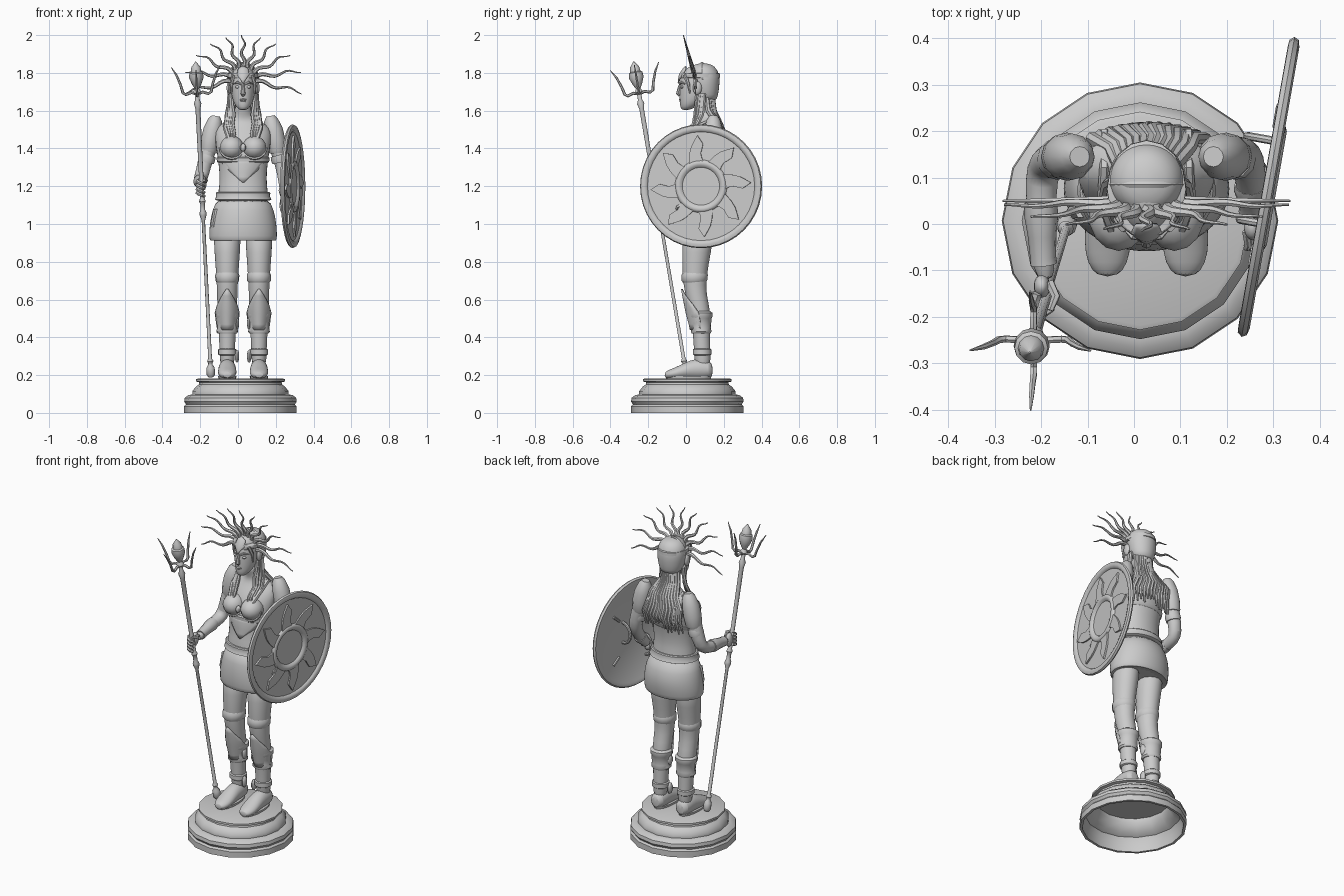
import bpy, bmesh, random
from math import sin, cos, pi, radians
from mathutils import Vector, Matrix

random.seed(4)
CX = 0.027                      # centre line of the figure
I = Matrix.Identity(4)


def finish(name, bm, mat=I, sub=0, thick=0):
    bmesh.ops.recalc_face_normals(bm, faces=bm.faces)
    me = bpy.data.meshes.new(name)
    bm.to_mesh(me)
    bm.free()
    me.transform(mat)
    ob = bpy.data.objects.new(name, me)
    bpy.context.collection.objects.link(ob)
    if thick:
        m = ob.modifiers.new("thickness", 'SOLIDIFY')
        m.thickness, m.offset = thick, 0
    if sub:
        ob.modifiers.new("smooth", 'SUBSURF').levels = sub
        ob.modifiers["smooth"].render_levels = sub
    return ob


def skin(bm, rings):
    """Bridge rings of points and close both ends."""
    vs = [[bm.verts.new(p) for p in r] for r in rings]
    n = len(vs[0])
    for a, b in zip(vs, vs[1:]):
        for k in range(n):
            bm.faces.new((a[k], a[(k + 1) % n], b[(k + 1) % n], b[k]))
    bm.faces.new(vs[0])
    bm.faces.new(vs[-1])


def loft(name, rings, n=16, mat=I, sub=0):
    """rings: (centre x, centre y, z, radius x, radius y)"""
    bm = bmesh.new()
    skin(bm, [[(x + rx * cos(2 * pi * k / n), y + ry * sin(2 * pi * k / n), z)
               for k in range(n)] for x, y, z, rx, ry in rings])
    return finish(name, bm, mat, sub)


def lathe(name, prof, n=16, mat=I):
    return loft(name, [(0, 0, z, r, r) for r, z in prof], n, mat)


def sweep(name, pts, radii, n=8, mat=I, sub=0):
    """Round tube of varying radius along points."""
    p = [Vector(q) for q in pts]
    q, old, rings = None, None, []
    for i, c in enumerate(p):
        t = (p[min(i + 1, len(p) - 1)] - p[max(i - 1, 0)]).normalized()
        q = Vector((0, 0, 1)).rotation_difference(t) if q is None else old.rotation_difference(t) @ q
        old = t
        r = radii[i] if isinstance(radii, (list, tuple)) else radii
        rings.append([c + q @ Vector((r * cos(2 * pi * k / n), r * sin(2 * pi * k / n), 0)) for k in range(n)])
    bm = bmesh.new()
    skin(bm, rings)
    return finish(name, bm, mat, sub)


def ball(name, loc, scale, n=14):
    bm = bmesh.new()
    bmesh.ops.create_uvsphere(bm, u_segments=n, v_segments=n // 2 + 1, radius=1)
    return finish(name, bm, Matrix.LocRotScale(Vector(loc), None, Vector(scale)))


def shell(name, rows, x, thick=0.008, cols=9):
    """Curved front plate; rows: (z, half width, front y, side setback)"""
    bm = bmesh.new()
    g = [[bm.verts.new((x + w * u, y + d * u * u, z)) for u in [2 * k / (cols - 1) - 1 for k in range(cols)]]
         for z, w, y, d in rows]
    for a, b in zip(g, g[1:]):
        for k in range(cols - 1):
            bm.faces.new((a[k], a[k + 1], b[k + 1], b[k]))
    return finish(name, bm, thick=thick)


def body(name, rows, x=CX, **kw):
    return loft(name, [(x, y, z, rx, ry) for z, y, rx, ry in rows], **kw)


# Hollow stepped pedestal
lathe("pedestal", [(.001, .168), (.205, .168), (.208, .145), (.24, .1), (.268, .085), (.28, .05), (.283, 0), (.298, 0),
                   (.298, .035), (.288, .045), (.298, .06), (.295, .08), (.275, .095), (.255, .097), (.255, .115),
                   (.235, .14), (.22, .15), (.218, .162), (.235, .166), (.235, .178), (.225, .182), (.001, .182)],
      16, Matrix.Translation((.013, .007, 0)))

# Legs, boots and greaves
UP = Matrix.Rotation(pi / 2, 4, 'X')
for s, side in ((-1, "right"), (1, "left")):
    x = CX + s * .084
    body(side + "_leg", [(.98, .07, .08, .09), (.85, .055, .068, .077), (.72, .045, .059, .065), (.63, .05, .054, .057),
                         (.54, .075, .054, .057), (.45, .08, .048, .048), (.35, .085, .041, .043), (.22, .09, .041, .046)],
         x, sub=1)
    body(side + "_legging_cuff", [(.69, .044, .055, .06), (.7, .044, .063, .068), (.73, .046, .064, .07), (.745, .046, .057, .063)], x)
    body(side + "_boot_collar", [(.42, .08, .05, .05), (.43, .08, .058, .055), (.45, .08, .054, .052), (.5, .077, .057, .058),
                                 (.51, .077, .064, .064), (.53, .076, .064, .064), (.54, .076, .05, .05)], x)
    body(side + "_ankle_band", [(.305, .085, .041, .043), (.31, .085, .049, .049), (.335, .085, .049, .049), (.34, .085, .041, .043)], x)
    shell(side + "_greave", [(.655, .003, -.022, .002), (.62, .026, -.016, .015), (.57, .052, -.006, .045),
                             (.53, .063, .002, .065), (.47, .055, .018, .06), (.44, .05, .024, .055)], x)
    loft(side + "_shoe", [(x, zc, -y, rx, rz) for y, zc, rx, rz in
                          [(.142, .225, .025, .03), (.124, .23, .044, .047), (.07, .234, .047, .055), (.02, .23, .047, .05),
                           (-.04, .214, .052, .034), (-.085, .205, .045, .026), (-.114, .2, .022, .016)]], 16, UP, 1)
    body(side + "_sole", [(.18, .013, .046, .118), (.195, .013, .049, .122)], x)
    for z in (.3, .475):
        ball(side + "_boot_buckle", (x - s * .052, .07, z), (.012, .022, .035), 8)

# Torso and neck
body("torso", [(1.08, .075, .15, .115), (1.17, .07, .132, .098), (1.24, .075, .126, .086), (1.32, .08, .132, .092),
               (1.40, .09, .146, .102), (1.46, .107, .153, .097), (1.51, .125, .148, .078), (1.54, .128, .1, .062),
               (1.565, .117, .055, .05), (1.6, .1, .043, .044), (1.64, .085, .042, .044)], sub=1)
body("skirt", [(.925, .075, .16, .11), (.905, .075, .176, .128), (.93, .075, .182, .134), (1.0, .08, .179, .142),
               (1.07, .08, .165, .132), (1.15, .072, .138, .104)], n=24, sub=1)
body("belt", [(1.125, .072, .14, .108), (1.13, .072, .15, .118), (1.145, .072, .143, .11), (1.165, .071, .144, .11),
              (1.17, .071, .139, .105)], n=24)
loft("hip_pouch", [(-.12, .03, .98, .02, .018), (-.12, .03, 1.0, .025, .022), (-.112, .03, 1.08, .018, .018)], 6)

# Chest armour
for s in (-1, 1):
    ball("chest_cup", (CX + s * .06, .015, 1.405), (.064, .073, .062))
    sweep("cup_trim", [(CX + s * (.06 + .062 * cos(a)), -.018 + .025 * cos(a) ** 2, 1.405 + .058 * sin(a))
                       for a in [pi + pi * k / 10 for k in range(11)]], .008, 6)
    sweep("chest_strap", [(CX + s * .075, -.01, 1.45), (CX + s * .095, .045, 1.51), (CX + s * .09, .12, 1.545),
                          (CX + s * .09, .195, 1.48), (CX + s * .08, .19, 1.38)], .012, 6)
ball("chest_jewel", (CX, -.035, 1.405), (.016, .015, .022), 8)
shell("belly_plate", [(1.35, .115, -.008, .055), (1.32, .11, -.016, .055), (1.28, .07, -.016, .025),
                      (1.25, .035, -.018, .008), (1.22, .003, -.018, 0)], CX, .01)
body("rib_band", [(1.325, .08, .132, .092), (1.33, .08, .138, .098), (1.35, .082, .141, .101), (1.355, .082, .134, .094)], n=24)

# Arms with shoulder guards and bracers
for side, pts in (("right", [(-.11, .14, 1.51), (-.137, .145, 1.46), (-.167, .14, 1.36), (-.19, .135, 1.265), (-.2, .1, 1.235),
                             (-.2, .02, 1.225), (-.196, -.07, 1.21), (-.19, -.125, 1.2)]),
                  ("left", [(.165, .14, 1.51), (.191, .145, 1.46), (.222, .15, 1.36), (.241, .15, 1.28), (.249, .12, 1.23),
                            (.252, .075, 1.175), (.254, .035, 1.135), (.255, .015, 1.112)])):
    s = -1 if side == "right" else 1
    sweep(side + "_arm", pts, [.04, .046, .041, .038, .037, .032, .025, .02], 12, sub=1)
    a, b, c = (Vector(pts[k]) for k in (5, 6, 7))
    sweep(side + "_bracer", [a + (a - b) * .3, a, a.lerp(b, .5), b, b.lerp(c, .3)], [.035, .037, .031, .028, .029], 12)
    x = CX + s * .148
    sweep(side + "_shoulder_guard", [(x - s * .004, .145, 1.572), (x, .145, 1.55), (x + s * .012, .145, 1.5),
                                     (x + s * .024, .145, 1.44), (x + s * .033, .145, 1.39), (x + s * .034, .145, 1.375)],
          [.022, .037, .05, .052, .047, .041], 12)
    sweep(side + "_arm_band", [(x + s * .038, .14, 1.365), (x + s * .044, .14, 1.345), (x + s * .048, .14, 1.325)], [.042, .045, .041], 12)

# Staff with four prongs and a bud tip
foot, top = Vector((-.143, .004, .19)), Vector((-.2245, -.277, 1.86))
L = (top - foot).length
SM = Matrix.Translation(foot) @ Vector((0, 0, 1)).rotation_difference(top - foot).to_matrix().to_4x4()
lathe("staff", [(.014, 0), (.022, .012), (.022, .05), (.012, .065), (.011, .075), (.017, .085), (.01, .1), (.009, .84), (.018, .87),
                (.018, .885), (.012, .9), (.012, .93), (.018, .945), (.012, .96), (.012, 1.2), (.013, 1.44),
                (.02, 1.47), (.012, 1.49), (.012, 1.58)], 10, SM)
lathe("staff_bud", [(.008, L - .18), (.022, L - .165), (.012, L - .145), (.026, L - .12), (.039, L - .085), (.036, L - .06),
                    (.028, L - .055), (.024, L - .03), (.002, L)], 12, SM)
for k in range(4):
    sweep("staff_prong", [(.0, 0, L - .175), (.03, 0, L - .165), (.06, 0, L - .175), (.075, 0, L - .165), (.086, 0, L - .12),
                          (.104, 0, L - .07), (.13, 0, L - .025)], [.008, .008, .008, .008, .007, .006, .002], 6,
          SM @ Matrix.Rotation(k * pi / 2, 4, 'Z'))

# Hands
grip = foot.lerp(top, .605)
ball("right_palm", (grip.x - .006, grip.y + .032, grip.z), (.018, .026, .042))
ball("left_palm", (.256, -.005, 1.095), (.02, .03, .028))
for k in range(4):
    z = grip.z + .03 - .02 * k
    sweep("right_finger", [(grip.x + .022 * cos(a), grip.y + .024 * sin(a), z - .006 * i) for i, a in
                           enumerate([2.4, 3.2, 4.0, 4.8, 5.6])], [.011, .011, .01, .01, .007], 6)
    sweep("left_finger", [(.268 - .008 * k, -.015, 1.105 - .01 * k), (.272 - .008 * k, -.045, 1.09 - .01 * k),
                          (.26 - .006 * k, -.052, 1.073 - .01 * k)], [.011, .01, .007], 6)
sweep("right_thumb", [(grip.x + .01, grip.y + .04, z + .05), (grip.x + .024, grip.y + .01, z + .06),
                      (grip.x + .012, grip.y - .02, z + .062)], [.011, .01, .007], 6)

# Round shield: local x is nearly +y, local y is up, local z faces outwards
u, v = Vector((.174, .985, 0)), Vector((0, 0, 1))
SH = Matrix.Translation((.289, .08, 1.2)) @ Matrix((u, v, u.cross(v))).transposed().to_4x4()
lathe("shield", [(.001, -.004), (.296, -.006), (.304, -.011), (.32, -.01), (.328, 0), (.323, .01), (.308, .014), (.294, .01),
                 (.288, .002), (.14, .005), (.134, .015), (.124, .019), (.11, .016), (.1, .005), (.001, .005)], 40, SH)
bm = bmesh.new()
flame = [(.125, -19), (.15, -12), (.175, -10), (.2, -12), (.225, -13), (.27, -6), (.24, -1), (.215, 4), (.185, 9), (.16, 13), (.125, 20)]
for k in range(8):
    f = bm.faces.new([bm.verts.new((r * cos(radians(a + 45 * k + 10)), r * sin(radians(a + 45 * k + 10)), 0)) for r, a in flame])
    ext = bmesh.ops.extrude_face_region(bm, geom=[f])
    bmesh.ops.translate(bm, vec=(0, 0, .013), verts=[e for e in ext["geom"] if isinstance(e, bmesh.types.BMVert)])
finish("shield_sun_rays", bm, SH)
for x, y, h in ((.1, .03, .06), (-.08, -.1, .045)):
    sweep("shield_strap", [(x, y + .062 * cos(a), -.003 - h * sin(a)) for a in [pi * k / 8 for k in range(9)]], .009, 8, SH)
for a in (40, 140, 220, 320):
    c, d = cos(radians(a)), sin(radians(a))
    sweep("shield_back_bar", [(.17 * c, .17 * d, -.006), (.23 * c, .23 * d, -.006)], .008, 6, SH)

# Head and face
body("head", [(1.602, -.002, .018, .02), (1.62, .01, .038, .042), (1.65, .033, .055, .068), (1.7, .06, .066, .097),
              (1.74, .065, .07, .1), (1.79, .07, .068, .1), (1.83, .075, .046, .07), (1.845, .075, .02, .03)], sub=1)
sweep("nose", [(CX, -.028, 1.745), (CX, -.037, 1.715), (CX, -.04, 1.69), (CX, -.032, 1.68)], [.007, .009, .013, .008], 8)
ball("upper_lip", (CX, -.029, 1.658), (.02, .009, .006), 10)
ball("lower_lip", (CX, -.026, 1.649), (.017, .009, .006), 10)
for s in (-1, 1):
    ball("eye", (CX + s * .028, -.02, 1.725), (.014, .009, .008), 10)
    sweep("brow", [(CX + s * .01, -.032, 1.74), (CX + s * .03, -.027, 1.75), (CX + s * .052, -.005, 1.742)], [.005, .007, .003], 6)
    ball("ear_disc", (CX + s * .076, .06, 1.72), (.012, .024, .036), 10)
    sweep("cheek_strap", [(CX + s * .05, -.006, 1.79), (CX + s * .063, .012, 1.74), (CX + s * .062, .02, 1.69)], [.012, .009, .004], 6)

# Cap with bands
body("cap", [(1.65, .112, .056, .05), (1.68, .103, .072, .068), (1.74, .1, .084, .08), (1.79, .095, .086, .084),
             (1.825, .092, .07, .07), (1.845, .09, .046, .048), (1.852, .09, .005, .005)], sub=1)
body("head_band", [(1.772, .07, .074, .102), (1.776, .075, .086, .106), (1.796, .075, .085, .105), (1.8, .07, .074, .1)])
sweep("cap_band", [(CX + .078 * cos(a), .085, 1.765 + .085 * sin(a)) for a in [pi * k / 12 for k in range(13)]], .008, 6)
shell("forehead_plate", [(1.835, .004, .0, 0), (1.82, .025, -.014, .012), (1.79, .032, -.034, .016), (1.765, .012, -.038, .003),
                         (1.745, .003, -.04, 0)], CX)

# Fan of wavy rays, leaning forwards at the top
for k in range(11):
    a = radians(-13 + 206 * k / 10)
    d, e = Vector((cos(a), 0, sin(a))), Vector((-sin(a), 0, cos(a)))
    end = .32 - .09 * max(0, sin(a))
    pts = []
    for i in range(13):
        t = i / 12
        p = Vector((CX, .05, 1.77)) + d * (.065 + (end - .065) * t) + e * (.01 * sin(t * 11) * (1 if a < pi / 2 else -1))
        p.y -= .28 * max(0, p.z - 1.77)
        pts.append(p)
    sweep("crown_ray", pts, [.01 * (1 - i / 12) + .0025 for i in range(13)], 6)

# Back hair strands
for k in range(13):
    w = k / 6 - 1
    j = random.uniform(-.03, .03)
    sweep("back_hair", [(CX + .05 * w, .14 - .03 * w * w, 1.67), (CX + .055 * w, .148 - .03 * w * w, 1.6),
                        (CX + .085 * w + .008, .182 - .02 * w * w, 1.53), (CX + .11 * w - .008, .205 - .02 * w * w, 1.47),
                        (CX + .12 * w + .008, .21 - .025 * w * w, 1.41), (CX + .125 * w - .004, .2 - .025 * w * w, 1.345 + j)],
          [.014, .015, .014, .014, .012, .004], 7)

# Front braids
for s in (-1, 1):
    for k in range(4):
        o = .012 * k
        sweep("front_braid", [(CX + s * (.062 + o * .3), .06 + o, 1.69), (CX + s * (.058 + o * .5), .055 + o, 1.63),
                              (CX + s * (.05 + o), .05 + o, 1.58), (CX + s * (.056 + o), .04 + o * .6, 1.53),
                              (CX + s * (.046 + o), .0 + o * .6, 1.48), (CX + s * (.05 + o), -.025 + o, 1.43 + .012 * k)],
              [.01, .011, .011, .01, .009, .003], 6)

# Smooth shading with sharp creases kept
for ob in bpy.data.objects:
    ob.select_set(True)
    bpy.context.view_layer.objects.active = ob
bpy.ops.object.shade_smooth_by_angle(angle=radians(40))
